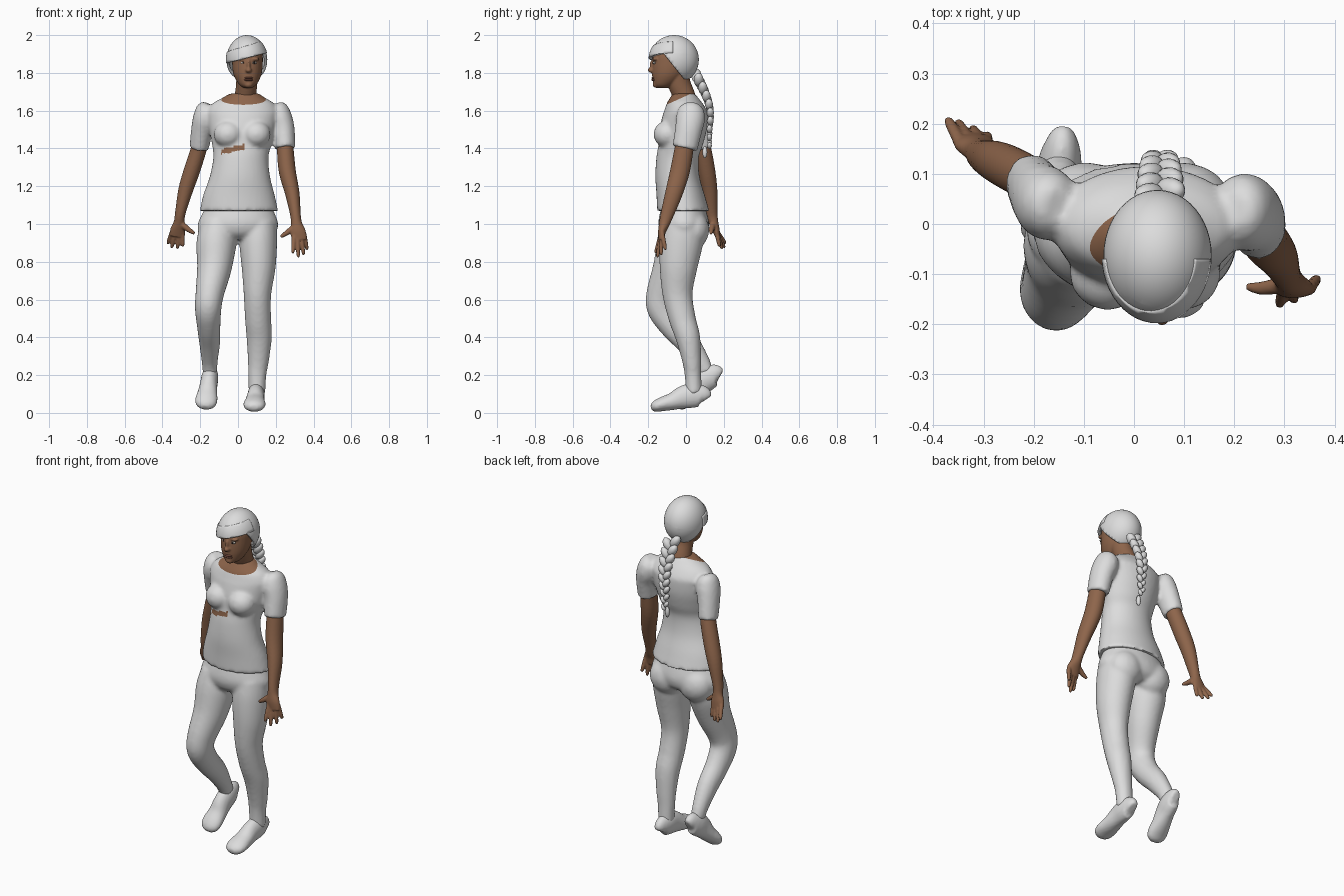
import bpy, bmesh, math
from mathutils import Vector, Matrix, Euler

cube = bpy.data.objects.get("Cube")
if cube:
    bpy.data.objects.remove(cube, do_unlink=True)


def material(name, rgb):
    m = bpy.data.materials.new(name)
    m.use_nodes = True
    m.diffuse_color = (*rgb, 1)
    m.node_tree.nodes["Principled BSDF"].inputs["Base Color"].default_value = (*rgb, 1)
    return m


GREY = material("light grey", (.72, .72, .72))
SKIN = material("brown skin", (.27, .13, .07))
LIP = material("dark lip", (.19, .075, .05))
WHITE = material("eye white", (.55, .52, .48))
DARK = material("dark iris", (.02, .012, .01))


def loft(bm, pts, flat=False, sides=28, steps=5):
    """Smooth closed tube through rings given as (x, y, z, rx, ry)."""
    pts = [Vector(p) for p in pts]
    n, rows = len(pts), []
    for i in range(n - 1):
        a, b, c, d = pts[max(i - 1, 0)], pts[i], pts[i + 1], pts[min(i + 2, n - 1)]
        for k in range(steps + (i == n - 2)):
            t = k / steps
            rows.append((b * 2 + (c - a) * t + (a * 2 - b * 5 + c * 4 - d) * t ** 2
                         + (b * 3 - a - c * 3 + d) * t ** 3) / 2)
    centres = [Vector(r[:3]) for r in rows]
    rings = []
    for i, r in enumerate(rows):
        ahead, behind = centres[min(i + 1, len(rows) - 1)], centres[max(i - 1, 0)]
        t = Vector((0, 0, 1)) if flat else (ahead - behind).normalized()
        u = Vector((1, 0, 0))
        u = (u - t * u.dot(t)).normalized()
        v = t.cross(u)
        ring = []
        for s in range(sides):
            w = math.tau * s / sides
            ring.append(bm.verts.new(centres[i] + u * r[3] * math.cos(w) + v * r[4] * math.sin(w)))
        rings.append(ring)
    for lo, hi in zip(rings, rings[1:]):
        for s in range(sides):
            e = (s + 1) % sides
            bm.faces.new((lo[s], lo[e], hi[e], hi[s]))
    bm.faces.new(rings[0][::-1])
    bm.faces.new(rings[-1])


def ball(bm, loc, size, rot=(0, 0, 0), seg=24):
    bmesh.ops.create_uvsphere(bm, u_segments=seg, v_segments=seg // 2, radius=1,
                              matrix=Matrix.LocRotScale(Vector(loc), Euler(rot), Vector(size)))


def finish(name, bm, *mats, voxel=0, relax=4):
    """Make an object; with a voxel size, fuse overlapping volumes into one skin."""
    bmesh.ops.recalc_face_normals(bm, faces=bm.faces)
    me = bpy.data.meshes.new(name)
    bm.to_mesh(me)
    bm.free()
    ob = bpy.data.objects.new(name, me)
    bpy.context.collection.objects.link(ob)
    if voxel:
        rm = ob.modifiers.new("fuse", 'REMESH')
        rm.mode, rm.voxel_size = 'VOXEL', voxel
        sm = ob.modifiers.new("relax", 'SMOOTH')
        sm.factor, sm.iterations = .5, relax
        bpy.context.view_layer.update()
        dg = bpy.context.evaluated_depsgraph_get()
        fused = bpy.data.meshes.new_from_object(ob.evaluated_get(dg))
        ob.modifiers.clear()
        ob.data = fused
    ob.data.materials.clear()
    for m in mats:
        ob.data.materials.append(m)
    for p in ob.data.polygons:
        p.use_smooth = True
        p.material_index = 0
    return ob


def cut(bm, co, no):
    bmesh.ops.bisect_plane(bm, geom=bm.verts[:] + bm.edges[:] + bm.faces[:],
                           dist=1e-5, plane_co=co, plane_no=no)


# Shirt: torso, bust and sleeves fused
bm = bmesh.new()
loft(bm, [(.005, -.015, 1.07, .207, .138), (.005, -.028, 1.15, .19, .128),
          (.01, -.045, 1.25, .16, .117), (.015, -.045, 1.35, .146, .112),
          (.02, -.028, 1.42, .157, .118), (.022, -.015, 1.5, .175, .125),
          (.025, -.005, 1.57, .187, .12), (.026, -.002, 1.6, .188, .113),
          (.028, -.007, 1.64, .16, .094), (.031, -.01, 1.67, .11, .073),
          (.034, -.012, 1.69, .078, .06)], flat=True, sides=40)
for x in (-.052, .096):
    ball(bm, (x, -.098, 1.475), (.077, .074, .072))
loft(bm, [(-.155, .035, 1.635, .03, .035), (-.165, .038, 1.61, .055, .062),
          (-.175, .042, 1.56, .063, .074), (-.19, .058, 1.5, .058, .068),
          (-.206, .085, 1.4, .051, .058)])
loft(bm, [(.2, .03, 1.635, .03, .035), (.21, .028, 1.61, .055, .065),
          (.222, .024, 1.56, .065, .077), (.24, .014, 1.5, .06, .072),
          (.248, -.006, 1.4, .055, .067)])
shirt = finish("shirt", bm, GREY, SKIN, voxel=.01, relax=5)

# Neckline and the bare patch under the bust
bm = bmesh.new()
bm.from_mesh(shirt.data)
collar, collar_no = Vector((0, 0, 1.678)), Vector((0, -.45, 1))
cut(bm, collar, collar_no)
for f in bm.faces:
    c = f.calc_center_median()
    bare = -.09 < c.x < .035 and c.y < 0 and abs(c.z - 1.395 - .2 * (c.x + .03)) < .014
    f.material_index = int(bare or (c - collar).dot(collar_no) > 0)
bm.to_mesh(shirt.data)
bm.free()

# Trousers: hips, seat and two legs fused
bm = bmesh.new()
loft(bm, [(.005, -.015, 1.12, .165, .105), (.003, -.014, 1.06, .19, .124),
          (0, -.012, 1, .213, .134), (-.005, -.01, .95, .2, .12),
          (-.005, -.01, .92, .14, .085)], flat=True, sides=36)
for x in (-.095, .095):
    ball(bm, (x, .04, .97), (.1, .083, .1))
loft(bm, [(-.105, -.02, 1, .09, .11), (-.115, -.04, .9, .105, .115),
          (-.125, -.075, .77, .092, .1), (-.15, -.125, .63, .075, .085),
          (-.158, -.125, .55, .07, .08), (-.155, -.07, .46, .062, .07),
          (-.15, .01, .37, .055, .062), (-.15, .08, .27, .042, .047),
          (-.148, .105, .21, .038, .04)])
loft(bm, [(.105, -.01, 1, .1, .115), (.107, -.025, .9, .1, .115),
          (.109, -.04, .77, .09, .1), (.103, -.045, .63, .073, .08),
          (.106, -.02, .5, .069, .071), (.112, .01, .4, .067, .065),
          (.108, .03, .28, .056, .051), (.102, .037, .2, .048, .044),
          (.1, .042, .1, .044, .043)])
finish("trousers", bm, GREY, voxel=.011, relax=4)


# Shoes: rings of (fraction of length, half width, height)
def shoe(name, heel, toe):
    heel, toe = Vector(heel), Vector(toe)
    t = (toe - heel).normalized()
    up = t.cross(Vector((1, 0, 0))).normalized()
    rings = []
    for f, wide, high in ((0, .022, .07), (.05, .036, .11), (.22, .045, .13), (.4, .046, .122),
                          (.6, .052, .092), (.8, .059, .075), (.93, .05, .058), (1, .022, .03)):
        rings.append((*(heel.lerp(toe, f) + up * max(high / 2, .025)), wide, high / 2))
    bm = bmesh.new()
    loft(bm, rings)
    finish(name, bm, GREY, voxel=.008, relax=3)


shoe("left_shoe", (.1, .108, .035), (.084, -.182, .002))
shoe("right_shoe", (-.142, .2, .165), (-.174, -.025, .006))


# Bare arms with hands
def arm(name, rings, fingers, thumb):
    bm = bmesh.new()
    loft(bm, rings)
    for base, tip in fingers:
        a, b = Vector(base), Vector(tip)
        loft(bm, [(*a.lerp(b, f), r, r) for f, r in ((-.3, .012), (.4, .0115), (.85, .0095), (1, .005))],
             sides=12)
    loft(bm, [(*p, r, r) for p, r in zip(thumb, (.017, .014, .008))], sides=12)
    finish(name, bm, SKIN, voxel=.005, relax=2)


arm("right_arm",
    [(-.198, .068, 1.46, .04, .045), (-.207, .088, 1.4, .042, .045), (-.245, .11, 1.28, .043, .045),
     (-.277, .125, 1.18, .039, .041), (-.305, .136, 1.06, .028, .031), (-.311, .146, 1.01, .029, .025),
     (-.318, .158, .97, .04, .02), (-.322, .168, .935, .04, .014)],
    [((-.352, .172, .95), (-.372, .21, .895)), ((-.333, .172, .94), (-.352, .205, .873)),
     ((-.312, .17, .935), (-.322, .192, .868)), ((-.293, .165, .94), (-.293, .178, .88))],
    ((-.3, .142, 1), (-.262, .135, .97), (-.23, .132, .95)))
arm("left_arm",
    [(.247, -.002, 1.46, .04, .046), (.25, -.01, 1.4, .044, .05), (.261, -.032, 1.28, .045, .052),
     (.288, -.065, 1.16, .038, .046), (.304, -.1, 1.05, .028, .035), (.31, -.115, 1, .03, .028),
     (.318, -.127, .96, .04, .021), (.324, -.132, .915, .04, .014)],
    [((.354, -.122, .93), (.366, -.108, .862)), ((.336, -.13, .92), (.348, -.132, .835)),
     ((.315, -.136, .915), (.32, -.152, .822)), ((.296, -.138, .925), (.29, -.162, .845))],
    ((.3, -.12, .985), (.258, -.128, .953), (.226, -.125, .932)))

# Head and neck
bm = bmesh.new()
loft(bm, [(.035, 0, 1.6, .07, .07), (.04, -.012, 1.68, .058, .06),
          (.046, -.035, 1.74, .056, .06), (.049, -.05, 1.8, .06, .065)])
loft(bm, [(.052, -.125, 1.72, .022, .028), (.052, -.118, 1.735, .043, .053),
          (.051, -.102, 1.765, .063, .075), (.05, -.09, 1.8, .076, .09),
          (.05, -.08, 1.85, .081, .099), (.049, -.074, 1.9, .08, .099),
          (.048, -.07, 1.95, .06, .075)], flat=True, sides=32)
ball(bm, (.056, -.18, 1.814), (.017, .023, .014))
ball(bm, (.056, -.176, 1.838), (.01, .017, .032))
ball(bm, (.055, -.155, 1.738), (.024, .022, .018))
for x in (.026, .088):
    ball(bm, (x, -.162, 1.873), (.026, .016, .009))
finish("head", bm, SKIN, voxel=.005, relax=3)

bm = bmesh.new()
for z in (1.763, 1.773):
    ball(bm, (.056, -.17, z), (.025, .014, .007), seg=16)
finish("lips", bm, LIP)
for side, x in (("right", .028), ("left", .086)):
    bm = bmesh.new()
    ball(bm, (x, -.167, 1.854), (.014, .008, .007), seg=16)
    finish(side + "_eye", bm, WHITE)
    bm = bmesh.new()
    ball(bm, (x, -.173, 1.854), (.006, .004, .006), seg=12)
    finish(side + "_iris", bm, DARK)


# Hair cap with a face opening, and a swept fringe layered over it
FRINGE = (Vector((.05, 0, 1.88)), Vector((-.25, 0, 1)))
SEAM = (Vector((.05, 0, 1.945)), Vector((-.3, 0, 1)))
TEMPLE = (Vector((0, -.085, 1.86)), Vector((0, 1, .8)))
BROW = (Vector((0, -.07, 0)), Vector((0, 1, 0)))


def hair_shell(name, swell, planes, keep):
    bm = bmesh.new()
    ball(bm, (.047, -.063, 1.87), (.108 * swell, .131 * swell, .13), seg=48)
    for p in planes:
        cut(bm, *p)
    gone = []
    for f in bm.faces:
        c = f.calc_center_median()
        if not keep([(c - co).dot(no) > 0 for co, no in planes]):
            gone.append(f)
    bmesh.ops.delete(bm, geom=gone, context='FACES')
    ob = finish(name, bm, GREY)
    solid = ob.modifiers.new("thickness", 'SOLIDIFY')
    solid.thickness, solid.offset = .014, -1


hair_shell("hair_cap", 1, (FRINGE, TEMPLE), lambda s: s[0] or s[1])
hair_shell("hair_fringe", 1.035, (FRINGE, SEAM, BROW), lambda s: s[0] and not s[1] and not s[2])

# Plaited braid: alternating slanted strands down the back, with a tied tip
bm = bmesh.new()
count = 18
for i in range(count):
    t = i / (count - 1)
    side = 1 if i % 2 else -1
    r = .034 - .019 * t
    y = .055 + .075 * math.sin(math.pi * min(t * .85, .62))
    ball(bm, (.052 + side * r * .6, y, 1.785 - .37 * t), (r * .75, r * .8, r * 1.25),
         (0, side * .6, 0), seg=14)
ball(bm, (.052, .1, 1.38), (.013, .013, .032), seg=12)
finish("braid", bm, GREY)
